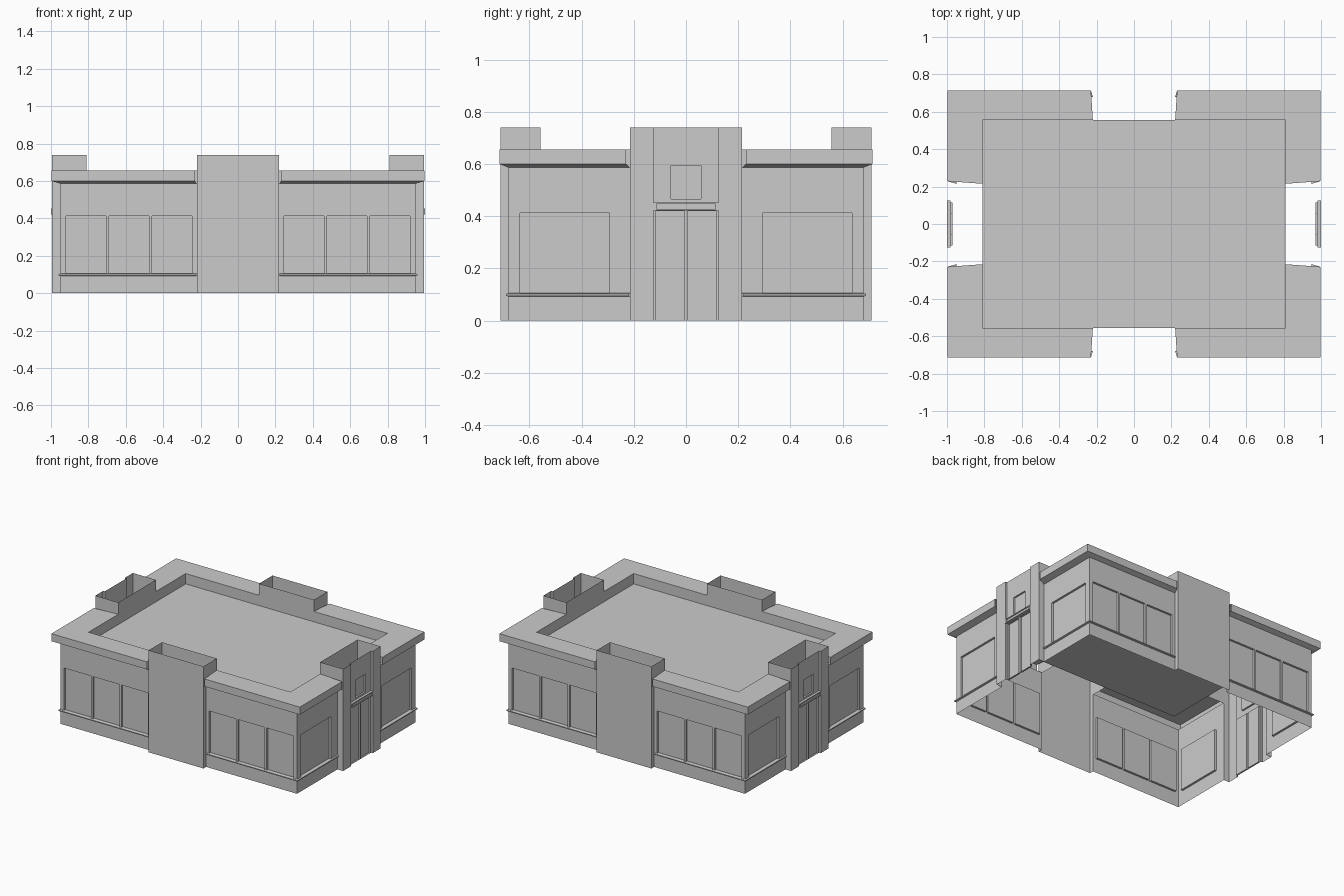
import bpy, bmesh

if "Cube" in bpy.data.objects:
    bpy.data.objects.remove(bpy.data.objects["Cube"])

WX, WY = 0.95, 0.68        # main wall planes
TX, TY = 0.22, 0.215       # tower half widths (front/back, sides)
RX, RY, RZ = 0.81, 0.557, 0.58   # sunken roof extents and height
TOP = 0.74


def build(name, polys):
    """Thin shell from polygons in the +x -y quarter, mirrored to all four quarters."""
    bm = bmesh.new()
    for p in polys:
        bm.faces.new([bm.verts.new(c) for c in p])
    bmesh.ops.remove_doubles(bm, verts=bm.verts, dist=0.0002)
    bmesh.ops.recalc_face_normals(bm, faces=bm.faces)
    if sum(f.normal.dot(f.calc_center_median()) * f.calc_area() for f in bm.faces) < 0:
        bmesh.ops.reverse_faces(bm, faces=bm.faces)
    me = bpy.data.meshes.new(name)
    bm.to_mesh(me)
    bm.free()
    ob = bpy.data.objects.new(name, me)
    bpy.context.collection.objects.link(ob)
    m = ob.modifiers.new("quarters", 'MIRROR')
    m.use_axis = (True, True, False)
    m.merge_threshold = 0.0005
    return ob


def panel(us, zs, recess, place):
    """Wall grid; cells listed in recess {(i, j): depth} are pushed in with reveals.
    Edges on the mirror plane (u = 0) get no reveal."""
    out = []
    for i in range(len(us) - 1):
        for j in range(len(zs) - 1):
            d = recess.get((i, j), 0)
            c = [(us[i], zs[j]), (us[i+1], zs[j]), (us[i+1], zs[j+1]), (us[i], zs[j+1])]
            out.append([place(u, z, d) for u, z in c])
            if d:
                for a, b in zip(c, c[1:] + c[:1]):
                    if a[0] == b[0] == 0:
                        continue
                    out.append([place(*a, 0), place(*b, 0), place(*b, d), place(*a, d)])
    return out


def sweep(profile):
    """Run a (dx, dy, z) profile round the corner from front tower to side tower."""
    rows = [[(TX + 0.3 * max(dy, 0), -WY - dy, z),
             (WX + dx, -WY - dy, z),
             (WX + dx, -TY - 0.3 * max(dx, 0), z)] for dx, dy, z in profile]
    return [[a[k], a[k+1], b[k+1], b[k]] for a, b in zip(rows, rows[1:]) for k in (0, 1)]


# Front and back walls with three recessed windows each side of the tower
build("front_back_walls", panel(
    [TX, 0.245, 0.46, 0.475, 0.69, 0.705, 0.92, WX], [0, 0.105, 0.412, 0.586],
    {(1, 1): 0.015, (3, 1): 0.015, (5, 1): 0.015},
    lambda u, z, d: (u, -WY + d, z)))

# Side walls with one wide window each
build("side_walls", panel(
    [TY, 0.293, 0.635, WY], [0, 0.105, 0.412, 0.586], {(1, 1): 0.015},
    lambda u, z, d: (WX - d, -u, z)))

# Sill band around the base
build("sill_band", sweep([(0, 0, 0.092), (0.01, 0.01, 0.095), (0.01, 0.01, 0.102), (0, 0, 0.105)]))

# Cornice, parapet top and the inner drop to the roof
build("parapet", sweep([(0, 0, 0.586), (0.047, 0.035, 0.6), (0.047, 0.035, 0.655),
                        (RX - WX, RY - WY, 0.655), (RX - WX, RY - WY, RZ)]))

# Sunken flat roof
build("roof", [[(0, 0, RZ), (RX, 0, RZ), (RX, -RY, RZ), (0, -RY, RZ)]])

# Front and back towers, open at the top
FY = 0.71
build("front_back_towers", [
    [(0, -FY, 0), (TX, -FY, 0), (TX, -FY, TOP), (0, -FY, TOP)],
    [(TX, -FY, 0), (TX, -WY, 0), (TX, -WY, RZ), (TX, -FY, RZ)],
    [(TX, -FY, RZ), (TX, -RY, RZ), (TX, -RY, TOP), (TX, -FY, TOP)],
    [(TX, -RY, RZ), (0, -RY, RZ), (0, -RY, TOP), (TX, -RY, TOP)]])

# Side towers: piers, returns and back wall
PX, CX, PY = 0.995, 0.982, 0.125
build("side_towers", [
    [(PX, -PY, 0), (PX, -TY, 0), (PX, -TY, TOP), (PX, -PY, TOP)],
    [(PX, -PY, 0), (CX, -PY, 0), (CX, -PY, TOP), (PX, -PY, TOP)],
    [(PX, -TY, 0), (WX, -TY, 0), (WX, -TY, RZ), (PX, -TY, RZ)],
    [(PX, -TY, RZ), (RX, -TY, RZ), (RX, -TY, TOP), (PX, -TY, TOP)],
    [(RX, -TY, RZ), (RX, 0, RZ), (RX, 0, TOP), (RX, -TY, TOP)]])

# Entrance panels between the piers: door leaves below, small window above
build("entrance_doors", panel([0, 0.006, 0.115, PY], [0, 0.42], {(1, 0): 0.012},
                              lambda u, z, d: (CX - d, -u, z)))
build("entrance_upper_wall", panel([0, 0.057, PY], [0.42, 0.465, 0.595, TOP], {(0, 1): 0.012},
                                   lambda u, z, d: (CX - d, -u, z)))

# Ledge over the entrance with a framed face
LX = 1.0
build("entrance_ledge", panel([0, 0.113, PY], [0.422, 0.428, 0.446, 0.452], {(0, 1): 0.006},
                              lambda u, z, d: (LX - d, -u, z)) + [
    [(CX, 0, z), (LX, 0, z), (LX, -PY, z), (CX, -PY, z)] for z in (0.422, 0.452)] + [
    [(CX, -PY, 0.422), (LX, -PY, 0.422), (LX, -PY, 0.452), (CX, -PY, 0.452)]])
